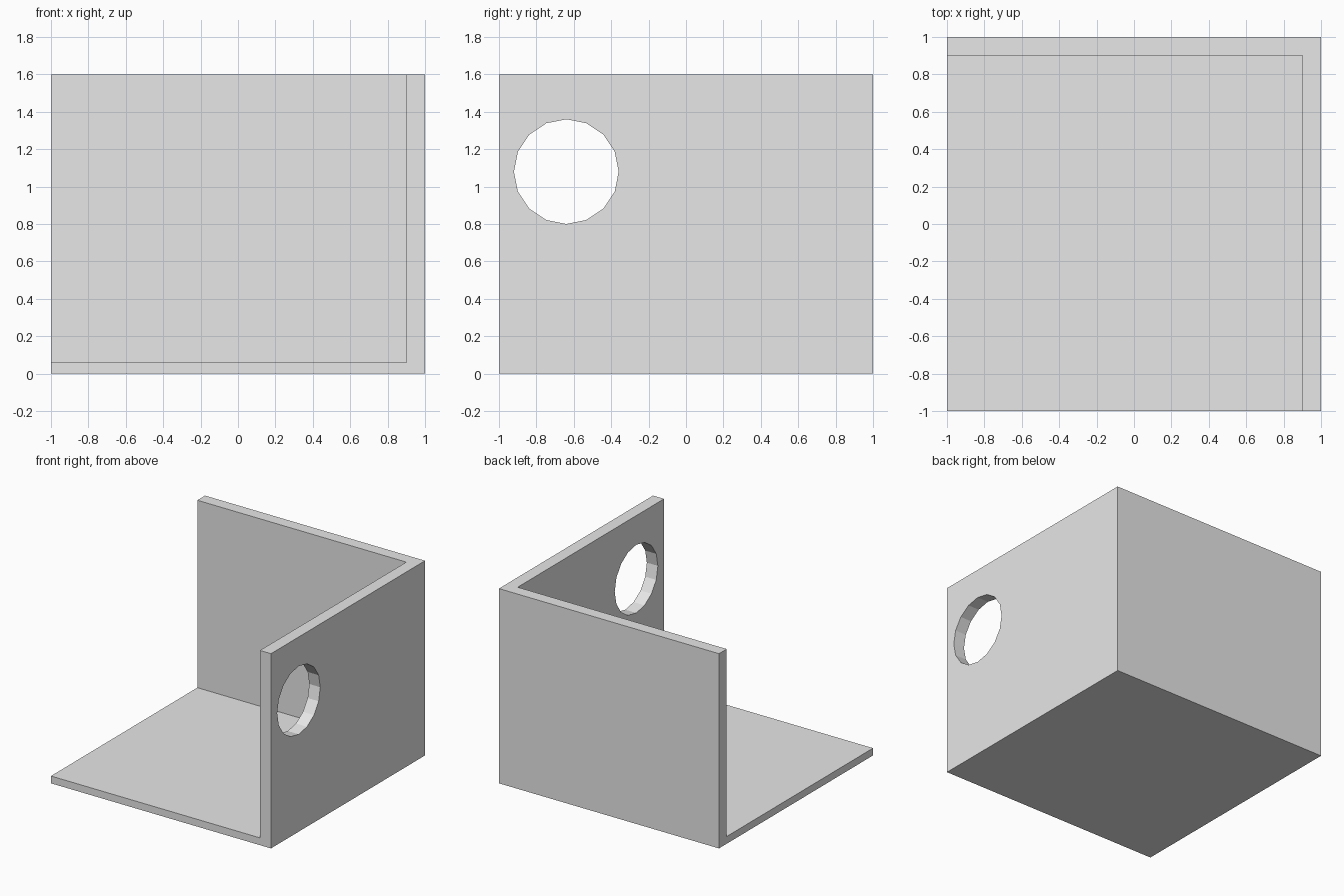
import bpy
import math
from mathutils import Vector

default_cube = bpy.data.objects.get("Cube")
if default_cube:
    bpy.data.objects.remove(default_cube, do_unlink=True)

WALL, FLOOR, HEIGHT = 0.1, 0.06, 1.6

grey = bpy.data.materials.new("plain_grey")
grey.use_nodes = True
grey.diffuse_color = (0.8, 0.8, 0.8, 1)
grey.node_tree.nodes["Principled BSDF"].inputs["Base Color"].default_value = grey.diffuse_color


def box(name, low, high):
    """Box spanning two opposite corners."""
    low, high = Vector(low), Vector(high)
    bpy.ops.mesh.primitive_cube_add(size=1, location=(low + high) / 2)
    obj = bpy.context.object
    obj.name = name
    obj.scale = high - low
    bpy.ops.object.transform_apply(location=True, rotation=True, scale=True)
    obj.data.materials.append(grey)
    return obj


def cut(target, cutter):
    """Subtract the cutter from the target, then discard it."""
    cutter.hide_render = True
    mod = target.modifiers.new("cut", 'BOOLEAN')
    mod.operation = 'DIFFERENCE'
    mod.solver = 'EXACT'
    mod.object = cutter
    bpy.context.view_layer.objects.active = target
    bpy.ops.object.modifier_apply(modifier=mod.name)
    bpy.data.objects.remove(cutter, do_unlink=True)


# One-piece body: floor, back wall and left side wall
body = box("corner_walls_and_floor", (-1, -1, 0), (1, 1, HEIGHT))
cut(body, box("room_cutter", (-2, -2, FLOOR), (1 - WALL, 1 - WALL, HEIGHT + 1)))

# Round window through the side wall
bpy.ops.mesh.primitive_cylinder_add(vertices=16, radius=0.28, depth=0.5,
                                    location=(1, -0.64, 1.08),
                                    rotation=(0, math.pi / 2, 0))
window = bpy.context.object
window.name = "window_cutter"
window.data.materials.append(grey)
cut(body, window)
